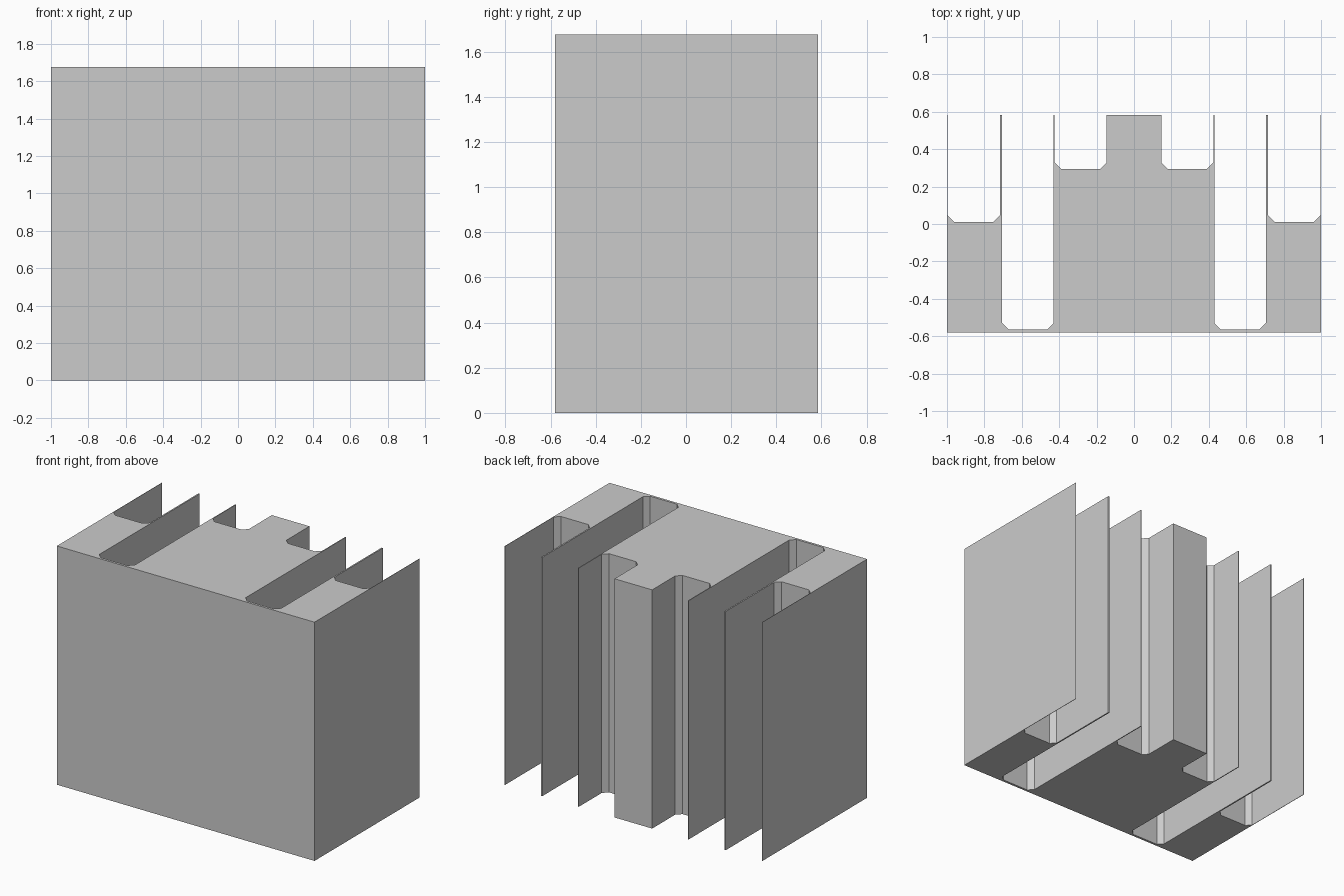
import bpy
import bmesh

cube = bpy.data.objects.get("Cube")
if cube:
    bpy.data.objects.remove(cube, do_unlink=True)

HEIGHT, FRONT, BACK, CHAMFER = 1.675, -0.58, 0.584, 0.034

grey = bpy.data.materials.new("plain grey")
grey.use_nodes = True
grey.diffuse_color = (0.6, 0.6, 0.6, 1)
grey.node_tree.nodes["Principled BSDF"].inputs["Base Color"].default_value = grey.diffuse_color


def slot(inner, outer, floor):
    """Open-backed slot with chamfered floor corners, from inner to outer wall."""
    return [(inner, BACK), (inner, floor + CHAMFER), (inner + CHAMFER, floor),
            (outer - CHAMFER, floor), (outer, floor + CHAMFER), (outer, BACK)]


# Half of the cross-section, from the centre rib out to the side fin
half = (slot(0.146, 0.424, 0.295) + slot(0.43, 0.706, -0.563)
        + slot(0.716, 0.997, 0.012) + [(1, BACK), (1, FRONT)])
profile = half + [(-x, y) for x, y in reversed(half)]

# Extrude the full cross-section upwards
bm = bmesh.new()
base = bm.faces.new([bm.verts.new((x, y, 0)) for x, y in profile])
extruded = bmesh.ops.extrude_face_region(bm, geom=[base], use_keep_orig=True)
top = [v for v in extruded["geom"] if isinstance(v, bmesh.types.BMVert)]
bmesh.ops.translate(bm, verts=top, vec=(0, 0, HEIGHT))
bmesh.ops.recalc_face_normals(bm, faces=bm.faces)

mesh = bpy.data.meshes.new("finned_block")
bm.to_mesh(mesh)
bm.free()
mesh.materials.append(grey)
block = bpy.data.objects.new("finned_block", mesh)
bpy.context.collection.objects.link(block)
